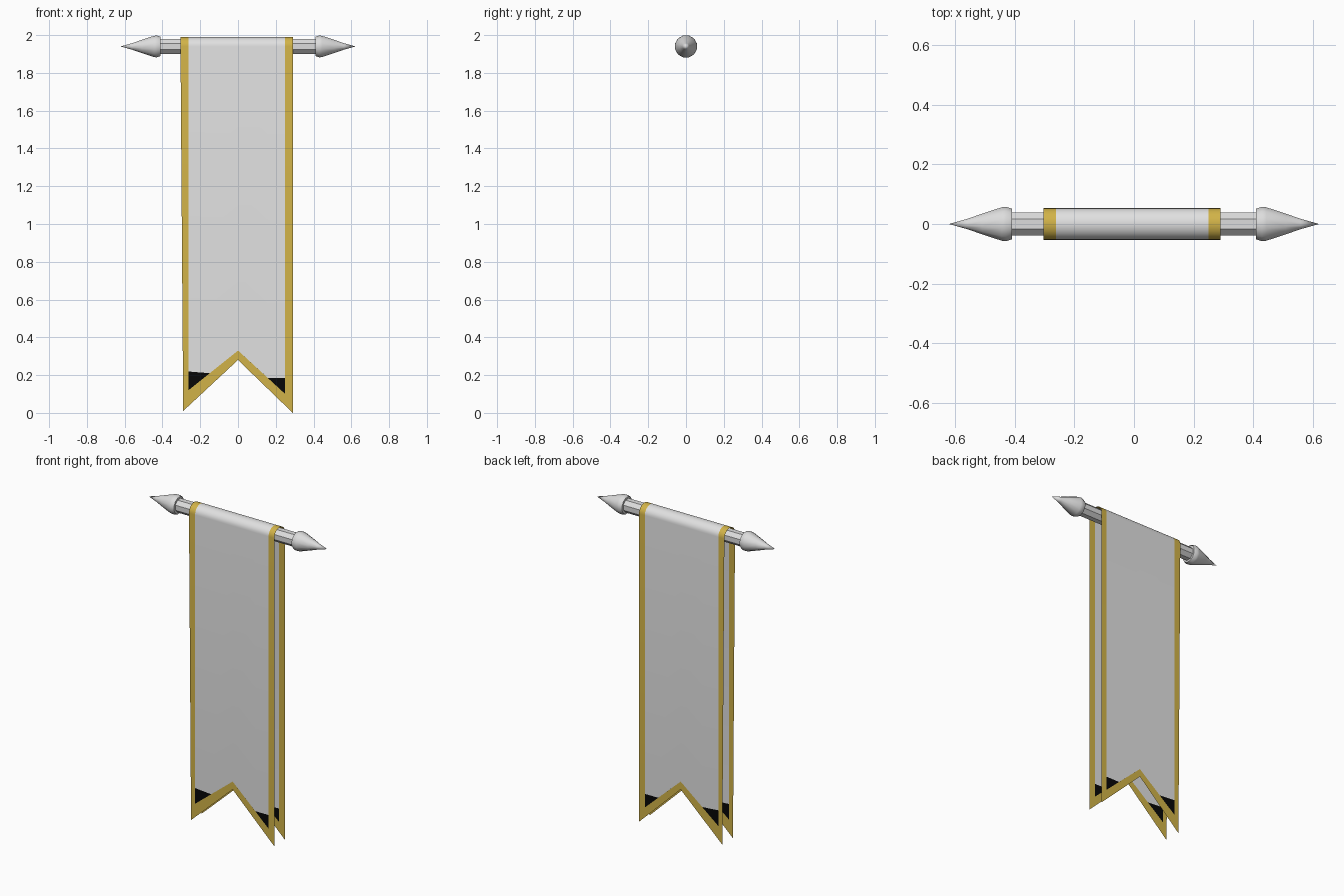
import bpy, bmesh, math

if "Cube" in bpy.data.objects:
    bpy.data.objects.remove(bpy.data.objects["Cube"])

AXIS_Z = 1.94


def material(name, rgb):
    m = bpy.data.materials.new(name)
    m.diffuse_color = (*rgb, 1)
    m.use_nodes = True
    m.node_tree.nodes["Principled BSDF"].inputs["Base Color"].default_value = m.diffuse_color
    return m


WHITE = material("white_cloth", (0.75, 0.75, 0.75))
GOLD = material("gold_trim", (0.64, 0.45, 0.065))
BLACK = material("black_corner", (0.002, 0.002, 0.002))
METAL = material("pale_metal", (0.72, 0.72, 0.72))


def finish(bm, name, mats, smooth=None):
    me = bpy.data.meshes.new(name)
    bm.to_mesh(me)
    bm.free()
    ob = bpy.data.objects.new(name, me)
    bpy.context.collection.objects.link(ob)
    for m in mats:
        me.materials.append(m)
    if smooth:
        bpy.ops.object.select_all(action='DESELECT')
        ob.select_set(True)
        bpy.context.view_layer.objects.active = ob
        bpy.ops.object.shade_smooth_by_angle(angle=math.radians(smooth))
    return ob


# Draped banner: two swallow-tailed sheets joined over the pole
COLS = [-0.29, -0.262, -0.15, 0, 0.157, 0.25, 0.29]
RY, RZ, STEPS = 0.053, 0.05, 14


def levels(x):
    outer = 0.28 - (0.93 if x < 0 else 0.966) * abs(x)      # cut edge
    inner = 0.33 - (0.8 if x < 0 else 0.92) * abs(x)        # trim edge
    patch = max(inner, 0.21 + 0.08 * (-x - 0.15) if x < 0 else 0.186)
    return [max(outer, 0), inner, patch, AXIS_Z]


bm = bmesh.new()
cache = {}


def vert(x, y, z):
    if x == COLS[0]:                     # left edge widens slightly upward
        x -= 0.015 * z / 2
    key = (round(x, 4), round(y, 4), round(z, 4))
    if key not in cache:
        cache[key] = bm.verts.new(key)
    return cache[key]


def face(points, mat, flip=False):
    vs = list(dict.fromkeys(vert(*p) for p in points))
    if len(vs) > 2:
        f = bm.faces.new(vs[::-1] if flip else vs)
        f.material_index = mat


for i, (a, b) in enumerate(zip(COLS, COLS[1:])):
    border = i in (0, len(COLS) - 2)
    la, lb = levels(a), levels(b)
    for y in (-RY, RY):
        for k, mat in enumerate((1, 2, 0)):
            face([(a, y, la[k]), (b, y, lb[k]), (b, y, lb[k + 1]), (a, y, la[k + 1])],
                 1 if border else mat, y > 0)
    # rounded fold over the pole
    arc = [(-RY * math.cos(math.pi * s / STEPS), AXIS_Z + RZ * math.sin(math.pi * s / STEPS))
           for s in range(STEPS + 1)]
    for p, q in zip(arc, arc[1:]):
        face([(a, *p), (b, *p), (b, *q), (a, *q)], 1 if border else 0)
finish(bm, "banner_cloth", [WHITE, GOLD, BLACK], 40)


def lathe(name, profile, sides, smooth=None):
    """Revolve (x, radius) points around the pole axis."""
    bm = bmesh.new()
    rings = []
    for x, r in profile:
        rings.append([bm.verts.new((x, r * math.cos(t), AXIS_Z + r * math.sin(t)))
                      for t in ((k + 0.5) * 2 * math.pi / sides for k in range(sides))])
    for r0, r1 in zip(rings, rings[1:]):
        for k in range(sides):
            n = (k + 1) % sides
            bm.faces.new((r0[k], r0[n], r1[n], r1[k]))
    bm.faces.new(rings[0])
    bm.faces.new(rings[-1])
    bmesh.ops.remove_doubles(bm, verts=bm.verts, dist=0.0003)
    bmesh.ops.recalc_face_normals(bm, faces=bm.faces)
    return finish(bm, name, [METAL], smooth)


# Faceted pole
lathe("pole", [(-0.42, 0.042), (0.42, 0.042)], 8)

# Spear-shaped finials on both ends
for side, name in ((-1, "finial_left"), (1, "finial_right")):
    lathe(name, [(side * x, r) for x, r in
                 ((0.41, 0.053), (0.43, 0.06), (0.445, 0.058), (0.51, 0.036),
                  (0.56, 0.018), (0.622, 0.0001))], 12, 50)
